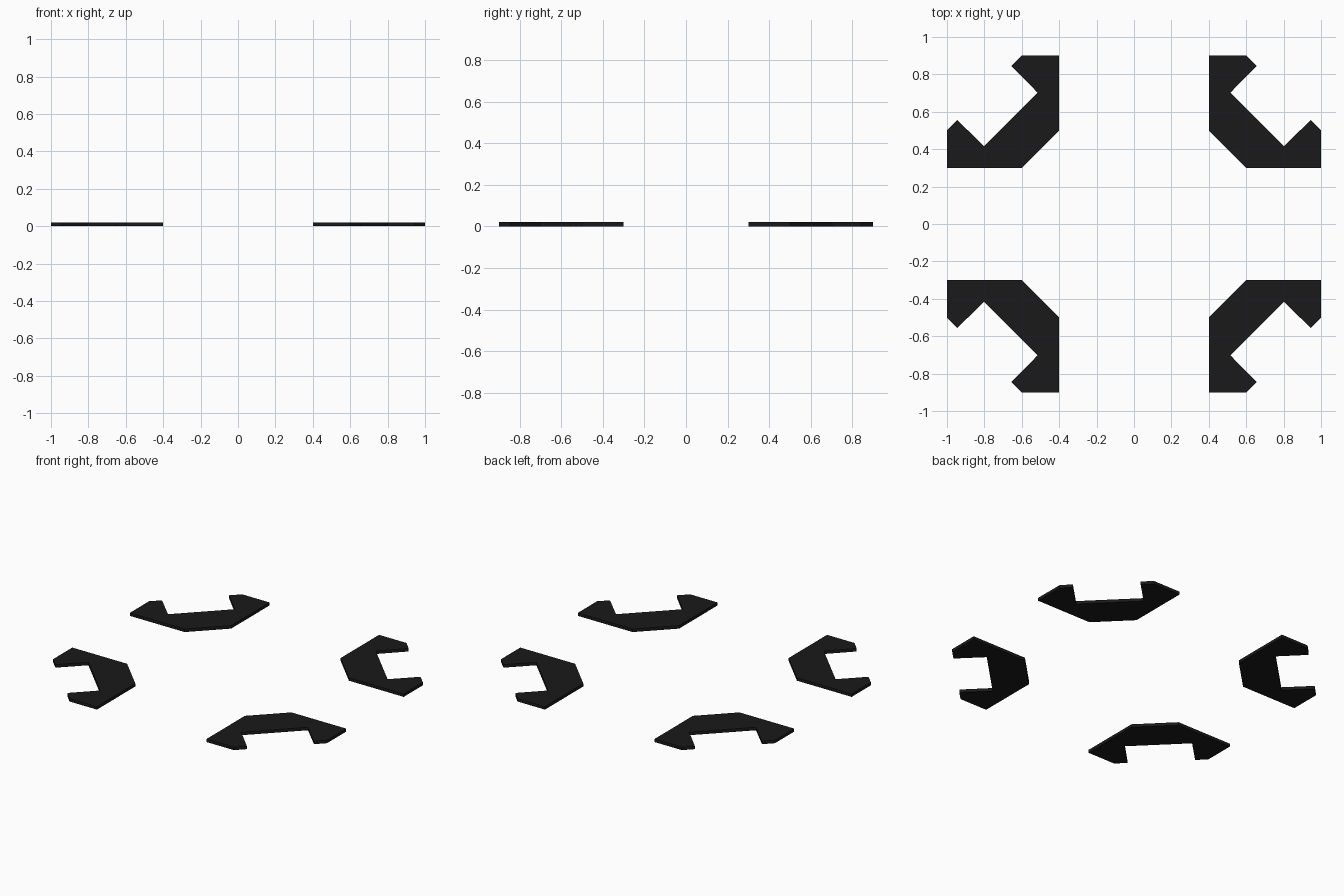
import bpy, bmesh

if "Cube" in bpy.data.objects:
    bpy.data.objects.remove(bpy.data.objects["Cube"])

HEIGHT = 0.02

# dark material
mat = bpy.data.materials.new("black_plastic")
mat.diffuse_color = (0.01, 0.01, 0.01, 1)
mat.use_nodes = True
mat.node_tree.nodes["Principled BSDF"].inputs["Base Color"].default_value = mat.diffuse_color

# half of the bracket outline, measured from the corner of its bounding square;
# the other half swaps x and y across the diagonal
half = [(0.0, 0.2), (0.0, 0.6), (0.2, 0.6), (0.256, 0.544), (0.115, 0.402)]
outline = half + [(y, x) for x, y in reversed(half)]


def bracket(name, sx, sy):
    """Flat claw-shaped plate placed in the quadrant given by the signs."""
    bm = bmesh.new()
    verts = [bm.verts.new((sx * (0.4 + x), sy * (0.3 + y), 0)) for x, y in outline]
    face = bm.faces.new(verts)
    top = bmesh.ops.extrude_face_region(bm, geom=[face])["geom"]
    bmesh.ops.translate(bm, vec=(0, 0, HEIGHT),
                        verts=[g for g in top if isinstance(g, bmesh.types.BMVert)])
    bmesh.ops.recalc_face_normals(bm, faces=bm.faces)
    mesh = bpy.data.meshes.new(name)
    bm.to_mesh(mesh)
    bm.free()
    mesh.materials.append(mat)
    bpy.context.collection.objects.link(bpy.data.objects.new(name, mesh))


# four corner brackets
for row, sy in (("front", -1), ("back", 1)):
    for side, sx in (("left", -1), ("right", 1)):
        bracket(f"corner_bracket_{row}_{side}", sx, sy)
